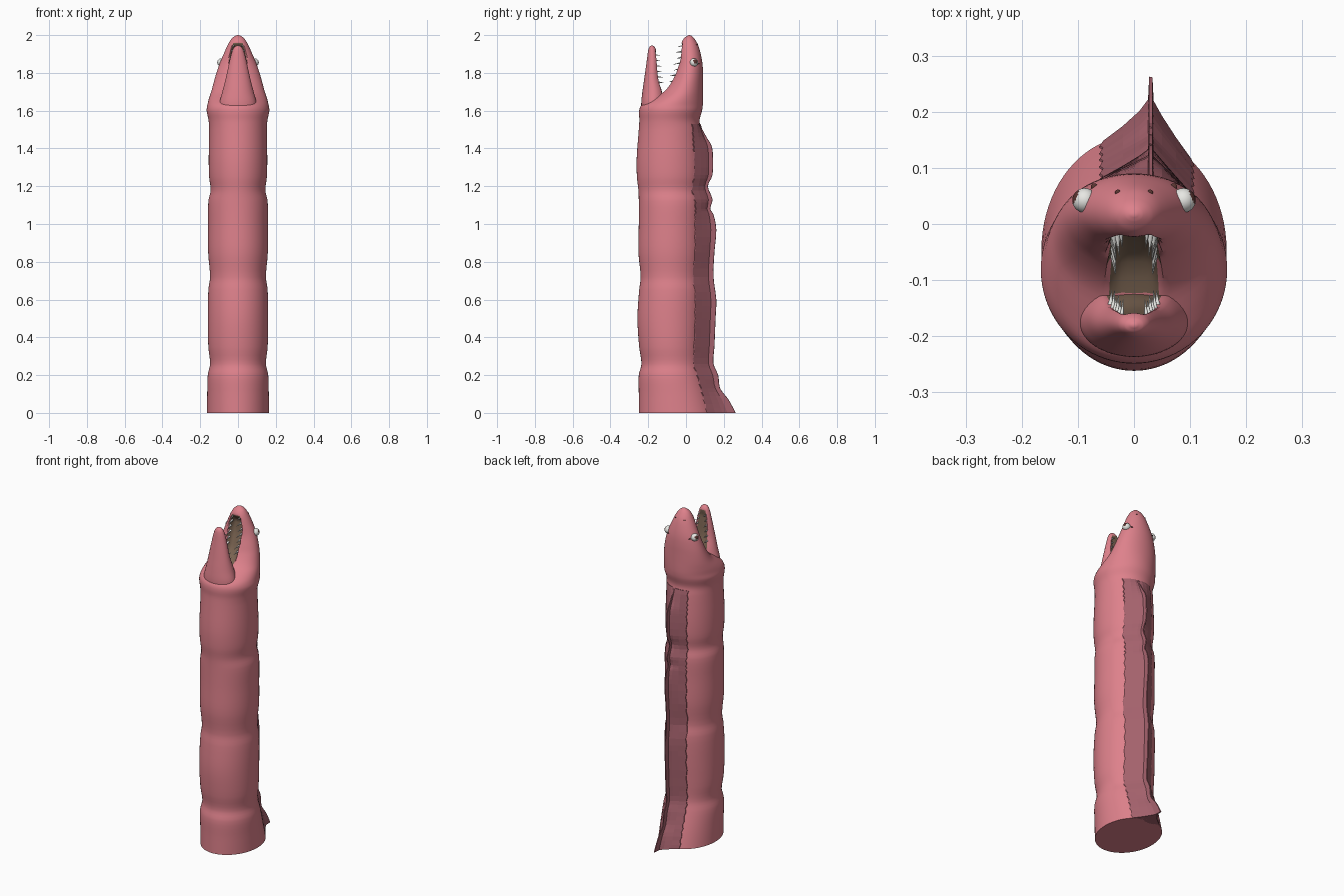
import bpy, bmesh, math
from mathutils import Vector, Matrix
from mathutils.bvhtree import BVHTree

if "Cube" in bpy.data.objects:
    bpy.data.objects.remove(bpy.data.objects["Cube"])


def mat(name, c):
    m = bpy.data.materials.new(name)
    m.diffuse_color = (*c, 1)
    m.use_nodes = True
    m.node_tree.nodes["Principled BSDF"].inputs["Base Color"].default_value = m.diffuse_color
    return m


SKIN = mat("pink skin", (0.73, 0.22, 0.26))
FIN = mat("dark fin pink", (0.37, 0.12, 0.15))
MOUTH = mat("mouth brown", (0.20, 0.13, 0.085))
WHITE = mat("tooth white", (0.80, 0.80, 0.77))
SCAR = mat("scar grey", (0.50, 0.50, 0.48))
DARK = mat("dark red brown", (0.10, 0.035, 0.03))


def finish(name, bm, mats, smooth=True):
    bmesh.ops.recalc_face_normals(bm, faces=bm.faces[:])
    me = bpy.data.meshes.new(name)
    bm.to_mesh(me)
    ob = bpy.data.objects.new(name, me)
    bpy.context.collection.objects.link(ob)
    for m in mats:
        me.materials.append(m)
    if smooth:
        bpy.ops.object.select_all(action='DESELECT')
        ob.select_set(True)
        bpy.context.view_layer.objects.active = ob
        bpy.ops.object.shade_smooth_by_angle(angle=math.radians(45))
    return ob


def interp(tab, z):
    """Smooth interpolation of a table of (z, a, b, ...) rows."""
    z = min(max(z, tab[0][0]), tab[-1][0])
    i = max(k for k in range(len(tab) - 1) if tab[k][0] <= z)
    n = len(tab) - 1

    def slope(k, c):
        a, b = tab[max(k - 1, 0)], tab[min(k + 1, n)]
        return (b[c] - a[c]) / (b[0] - a[0])
    p, q = tab[i], tab[i + 1]
    h = q[0] - p[0]
    t = (z - p[0]) / h
    return [(2*t**3 - 3*t*t + 1) * p[c] + (t**3 - 2*t*t + t) * h * slope(i, c)
            + (3*t*t - 2*t**3) * q[c] + (t**3 - t*t) * h * slope(i + 1, c)
            for c in range(1, len(p))]


def samples(tab, n):
    out = [p[0] + (q[0] - p[0]) * k / n for p, q in zip(tab, tab[1:]) for k in range(n)]
    return out + [tab[-1][0]]


def loft(bm, rings):
    vs = [[bm.verts.new(p) for p in r] for r in rings]
    n = len(vs[0])
    for a, b in zip(vs, vs[1:]):
        for i in range(n):
            bm.faces.new((a[i], a[(i + 1) % n], b[(i + 1) % n], b[i]))
    bm.faces.new(vs[0][::-1])
    bm.faces.new(vs[-1])


# Rows: z, half width, front y, back y
BODY = [(0, .165, -.25, .157), (.1, .163, -.25, .13), (.2, .16, -.25, .10), (.26, .148, -.236, .085),
        (.35, .157, -.248, .085), (.5, .16, -.257, .09), (.65, .157, -.248, .09), (.72, .148, -.24, .08),
        (.85, .158, -.252, .09), (1.0, .158, -.25, .09), (1.12, .157, -.25, .09), (1.18, .145, -.252, .08),
        (1.25, .153, -.26, .088), (1.35, .155, -.261, .088), (1.5, .153, -.25, .078), (1.55, .156, -.247, .072),
        (1.6, .166, -.248, .085), (1.63, .162, -.235, .089), (1.66, .155, -.19, .09), (1.70, .142, -.125, .09),
        (1.755, .127, -.08, .09), (1.80, .114, -.06, .09), (1.85, .097, -.043, .087), (1.90, .076, -.036, .078),
        (1.95, .053, -.028, .063), (1.98, .035, -.013, .045), (1.995, .017, .004, .031), (2.0, .004, .014, .02)]


def groove_width(z):
    return min(.046, interp(BODY, z)[0] * .55)


def step(a, b, z):
    t = min(max((z - a) / (b - a), 0), 1)
    return t * t * (3 - 2 * t)


# Body and upper head, with the palate hollowed out of the front
rings = []
for z in samples(BODY, 4):
    hw, yf, yb = interp(BODY, z)
    w = groove_width(z)
    depth = .045 * step(1.67, 1.72, z) * (1 - step(1.91, 1.965, z))
    r = []
    for i in range(80):
        a = 2 * math.pi * i / 80
        x, y = hw * math.sin(a), (yf + yb) / 2 - (yb - yf) / 2 * math.cos(a)
        if abs(x) < w and math.cos(a) > 0:
            y += depth * (1 - (x / w) ** 4)
        r.append((x, y, z))
    rings.append(r)
bm = bmesh.new()
loft(bm, rings)
for f in bm.faces:
    c = f.calc_center_median()
    if 1.69 < c.z < 1.955:
        hw, yf, yb = interp(BODY, c.z)
        if abs(c.x) < groove_width(c.z) * .95 and c.y < (yf + yb) / 2 + .03:
            f.material_index = 1
SKIN_BVH = BVHTree.FromBMesh(bm)
finish("body", bm, [SKIN, MOUTH])

# Lower jaw, brown on its inner side
JAW = [(1.58, .098, -.235, -.10), (1.64, .098, -.237, -.105), (1.70, .083, -.231, -.112),
       (1.77, .065, -.221, -.135), (1.87, .043, -.207, -.148), (1.92, .029, -.2, -.157),
       (1.938, .018, -.193, -.167), (1.946, .004, -.183, -.177)]
rings = []
for z in samples(JAW, 4):
    hw, yf, yb = interp(JAW, z)
    r = []
    for i in range(40):
        a = 2 * math.pi * i / 40
        x, y = hw * math.sin(a), (yf + yb) / 2 - (yb - yf) / 2 * math.cos(a)
        if math.cos(a) < 0 and abs(x) < hw * .65:
            y -= .015 * (1 - (x / hw / .65) ** 4) * (1 - step(1.88, 1.93, z))
        r.append((x, y, z))
    rings.append(r)
bm = bmesh.new()
loft(bm, rings)
for f in bm.faces:
    c = f.calc_center_median()
    hw, yf, yb = interp(JAW, c.z)
    if c.z < 1.92 and c.y > (yf + yb) / 2 and abs(c.x) < hw * .62:
        f.material_index = 1
finish("lower_jaw", bm, [SKIN, MOUTH])

# Back fin: a wide wedge on the back rising to a thin crest off centre
CREST = [(0, .262), (.07, .225), (.13, .18), (.2, .17), (.26, .145), (.35, .15), (.5, .156), (.6, .16),
         (.72, .145), (.85, .15), (.97, .16), (1.05, .145), (1.08, .128), (1.13, .14), (1.2, .115),
         (1.26, .14), (1.38, .141), (1.42, .132), (1.46, .108), (1.53, .07)]
SECTION = [(-.088, -.012, 0), (-.085, .003, 0), (-.05, .004, .14), (-.02, .004, .38), (-.005, 0, .62),
           (-.003, 0, 1), (.003, 0, 1), (.005, 0, .62), (.02, .004, .38), (.045, .004, .14),
           (.072, .003, 0), (.075, -.012, 0)]
rings = []
for j, z in enumerate(samples(CREST, 3)):
    hw, yf, yb = interp(BODY, z)
    top = interp(CREST, z)[0]

    def back(x):
        return (yf + yb) / 2 + (yb - yf) / 2 * math.sqrt(1 - (x / hw) ** 2)
    r = []
    for dx, lift, k in SECTION:
        x = .03 + dx * (1 + .07 * (j % 2) * (abs(dx) > .06))
        r.append((x, back(x) + lift + max(top - back(.03), 0) * k, z))
    r += [(.06, back(.06) - .03, z), (-.01, back(-.01) - .03, z)]
    rings.append(r)
bm = bmesh.new()
loft(bm, rings)
finish("back_fin", bm, [FIN], smooth=False)


# Teeth along both jaws
def tooth(bm, base, direction, length, radius):
    d = Vector(direction).normalized()
    m = Matrix.Translation(Vector(base) + d * length * .4) @ d.to_track_quat('Z', 'Y').to_matrix().to_4x4()
    bmesh.ops.create_cone(bm, cap_ends=True, segments=8, radius1=radius, radius2=.0004, depth=length, matrix=m)


bm = bmesh.new()
for s in (-1, 1):
    for k in range(7):
        z = 1.76 + .031 * k
        hw, yf, yb = interp(BODY, z)
        tooth(bm, (s * groove_width(z) * .8, yf + .02, z), (-.1 * s, -1, -.25 + .08 * (k % 2)),
              .05 if k % 2 else .038, .006)
    for k in range(6):
        z = 1.75 + .029 * k
        hw, yf, yb = interp(JAW, z)
        tooth(bm, (s * hw * .6, yb - .012, z), (-.1 * s, 1, -.1), .034 if k % 2 else .026, .0045)
finish("teeth", bm, [WHITE])

# Eyes with pupils, plus pores and nostrils
for s, side in ((-1, "left"), (1, "right")):
    bm = bmesh.new()
    bmesh.ops.create_uvsphere(bm, u_segments=24, v_segments=16, radius=.022)
    look = Vector((s * .85, .35, .3)).normalized()
    for f in bm.faces:
        if f.calc_center_median().normalized().dot(look) > .86:
            f.material_index = 1
    bmesh.ops.translate(bm, verts=bm.verts[:], vec=(s * .088, .042, 1.855))
    finish(side + "_eye", bm, [WHITE, DARK])
bm = bmesh.new()
for p, rad in (((.031, .06, 1.95), .005), ((.075, .072, 1.85), .006)):
    for s in (-1, 1):
        loc, nor, _, _ = SKIN_BVH.find_nearest(Vector((p[0] * s, p[1], p[2])))
        m = Matrix.Translation(loc) @ nor.to_track_quat('Z', 'Y').to_matrix().to_4x4() @ Matrix.Diagonal((1, 1, .4, 1))
        bmesh.ops.create_uvsphere(bm, u_segments=12, v_segments=8, radius=rad, matrix=m)
finish("nostrils", bm, [DARK])

# Scars: thin tapering strips laid on the skin
bm = bmesh.new()
for a, b, w in (((.16, -.13, 1.605), (.145, -.04, 1.655), .003), ((.16, -.10, 1.65), (.155, -.075, 1.605), .003),
                ((.16, -.08, 1.66), (.155, -.055, 1.62), .002),
                ((-.06, .09, 1.76), (.01, .09, 1.82), .004), ((-.01, .09, 1.80), (-.01, .09, 1.75), .003),
                ((.035, .09, 1.78), (.06, .085, 1.84), .003),
                ((-.15, -.03, 1.26), (-.13, -.17, 1.40), .004), ((-.155, -.07, 1.35), (-.155, -.10, 1.29), .003)):
    a, b = Vector(a), Vector(b)
    prev = None
    for k in range(13):
        t = k / 12
        loc, nor, _, _ = SKIN_BVH.find_nearest(a.lerp(b, t))
        off = nor.cross(b - a).normalized() * w * (.15 + math.sin(math.pi * t))
        cur = [bm.verts.new(loc + nor * .003 + off), bm.verts.new(loc + nor * .003 - off)]
        if prev:
            bm.faces.new((prev[0], cur[0], cur[1], prev[1]))
        prev = cur
finish("scars", bm, [SCAR])
